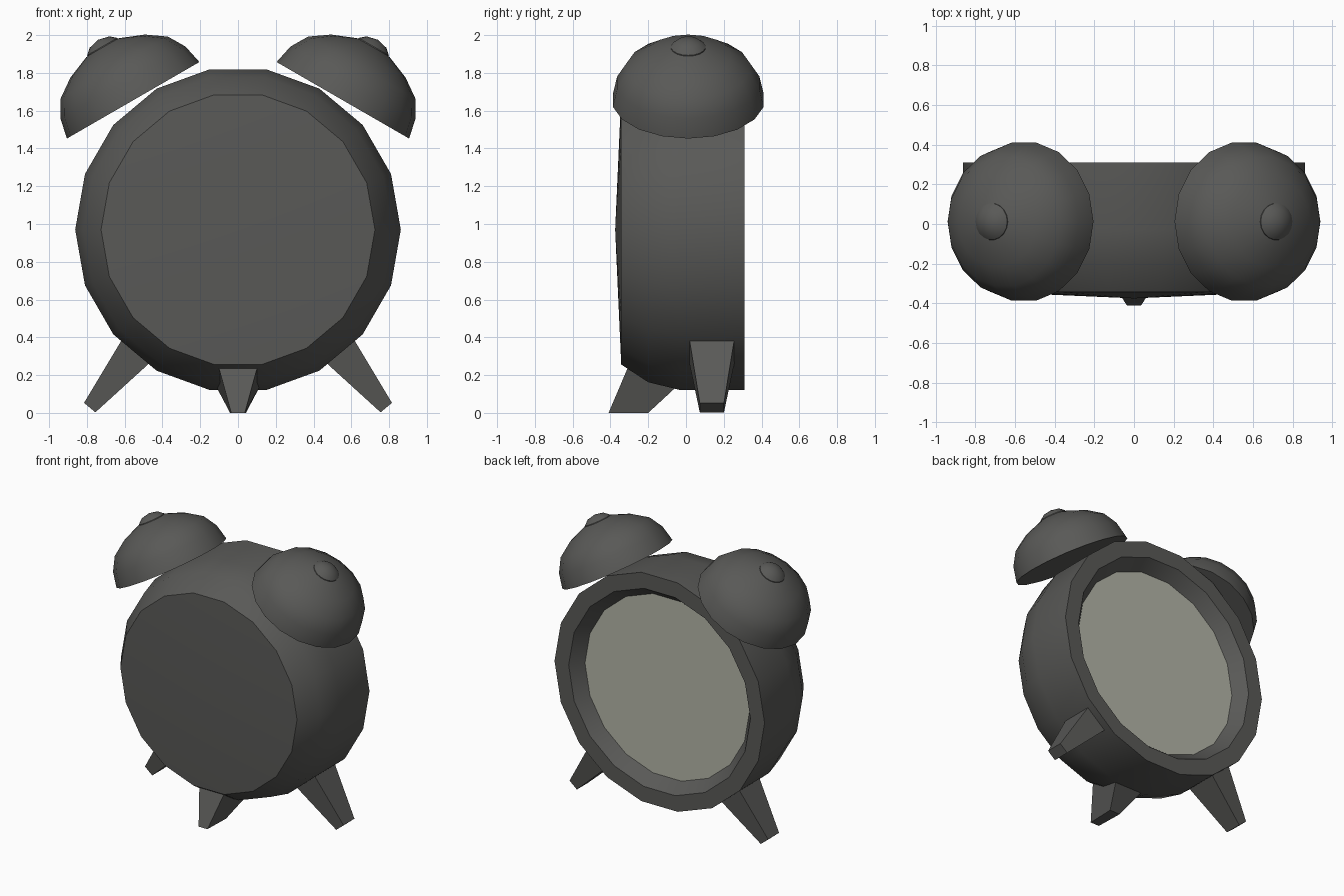
import bpy, bmesh, math
from mathutils import Matrix, Vector

if "Cube" in bpy.data.objects:
    bpy.data.objects.remove(bpy.data.objects["Cube"])

SIDES = 18


def material(name, colour):
    m = bpy.data.materials.new(name)
    m.diffuse_color = (*colour, 1)
    m.use_nodes = True
    m.node_tree.nodes["Principled BSDF"].inputs["Base Color"].default_value = m.diffuse_color
    return m


dark = material("dark_metal", (0.10, 0.10, 0.095))
pale = material("dial_face", (0.45, 0.46, 0.39))


def finish(name, bm, mat, smooth=True):
    mesh = bpy.data.meshes.new(name)
    bm.to_mesh(mesh)
    bm.free()
    obj = bpy.data.objects.new(name, mesh)
    bpy.context.collection.objects.link(obj)
    mesh.materials.append(mat)
    if smooth:
        bpy.ops.object.select_all(action='DESELECT')
        obj.select_set(True)
        bpy.context.view_layer.objects.active = obj
        bpy.ops.object.shade_smooth_by_angle(angle=math.radians(32))
    return obj


def lathe(name, profile, matrix, mat):
    """Spin (radius, height) points round the local z axis."""
    bm = bmesh.new()
    rings = []
    for r, h in profile:
        count = SIDES if r > 0 else 1
        rings.append([bm.verts.new(matrix @ Vector((r * math.cos(math.tau * k / SIDES),
                                                    r * math.sin(math.tau * k / SIDES), h)))
                      for k in range(count)])
    for a, b in zip(rings, rings[1:]):
        for k in range(SIDES):
            n = (k + 1) % SIDES
            if len(a) == 1:
                bm.faces.new((a[0], b[n], b[k]))
            elif len(b) == 1:
                bm.faces.new((a[k], a[n], b[0]))
            else:
                bm.faces.new((a[k], a[n], b[n], b[k]))
    return finish(name, bm, mat)


def tapered_block(name, end_a, end_b):
    """Six-sided block between two matching quads."""
    bm = bmesh.new()
    a = [bm.verts.new(p) for p in end_a]
    b = [bm.verts.new(p) for p in end_b]
    bm.faces.new(a)
    bm.faces.new(b[::-1])
    for k in range(4):
        n = (k + 1) % 4
        bm.faces.new((a[k], b[k], b[n], a[n]))
    bmesh.ops.recalc_face_normals(bm, faces=bm.faces)
    return finish(name, bm, dark, smooth=False)


# Drum body with domed end, open rim and recessed dial
axis_y = Matrix.Translation((0, 0, 0.97)) @ Matrix.Rotation(-math.pi / 2, 4, 'X')
lathe("body", [(0, -0.375), (0.725, -0.343), (0.82, -0.2), (0.862, -0.03),
               (0.862, 0.31), (0.746, 0.31), (0.675, 0.22)], axis_y, dark)
lathe("dial", [(0.675, 0.22), (0, 0.22)], axis_y, pale)

# Bells with knobs and splayed legs, one pair per side
for side, s in (("left", -1), ("right", 1)):
    tilt = (Matrix.Translation((s * 0.555, 0.012, 1.655))
            @ Matrix.Rotation(s * math.radians(30), 4, 'Y'))
    lathe(side + "_bell", [(0, 0), (0.405, 0), (0.382, 0.108), (0.328, 0.2),
                           (0.228, 0.27), (0.1, 0.322), (0, 0.335)], tilt, dark)
    lathe(side + "_bell_knob", [(0.097, 0.3), (0.092, 0.328), (0.06, 0.356), (0, 0.37)],
          tilt, dark)

    def quad(outer, inner, half):
        y = 0.137
        return [(s * outer[0], y - half, outer[1]), (s * outer[0], y + half, outer[1]),
                (s * inner[0], y + half, inner[1]), (s * inner[0], y - half, inner[1])]

    tapered_block(side + "_leg", quad((0.815, 0.053), (0.755, 0.003), 0.064),
                  quad((0.595, 0.42), (0.445, 0.285), 0.124))

# Single central leg under the domed end
tapered_block("centre_leg",
              [(-0.036, -0.41, 0), (0.036, -0.41, 0), (0.042, -0.2, 0), (-0.042, -0.2, 0)],
              [(-0.11, -0.295, 0.27), (0.11, -0.295, 0.27),
               (0.12, -0.04, 0.148), (-0.12, -0.04, 0.148)])
